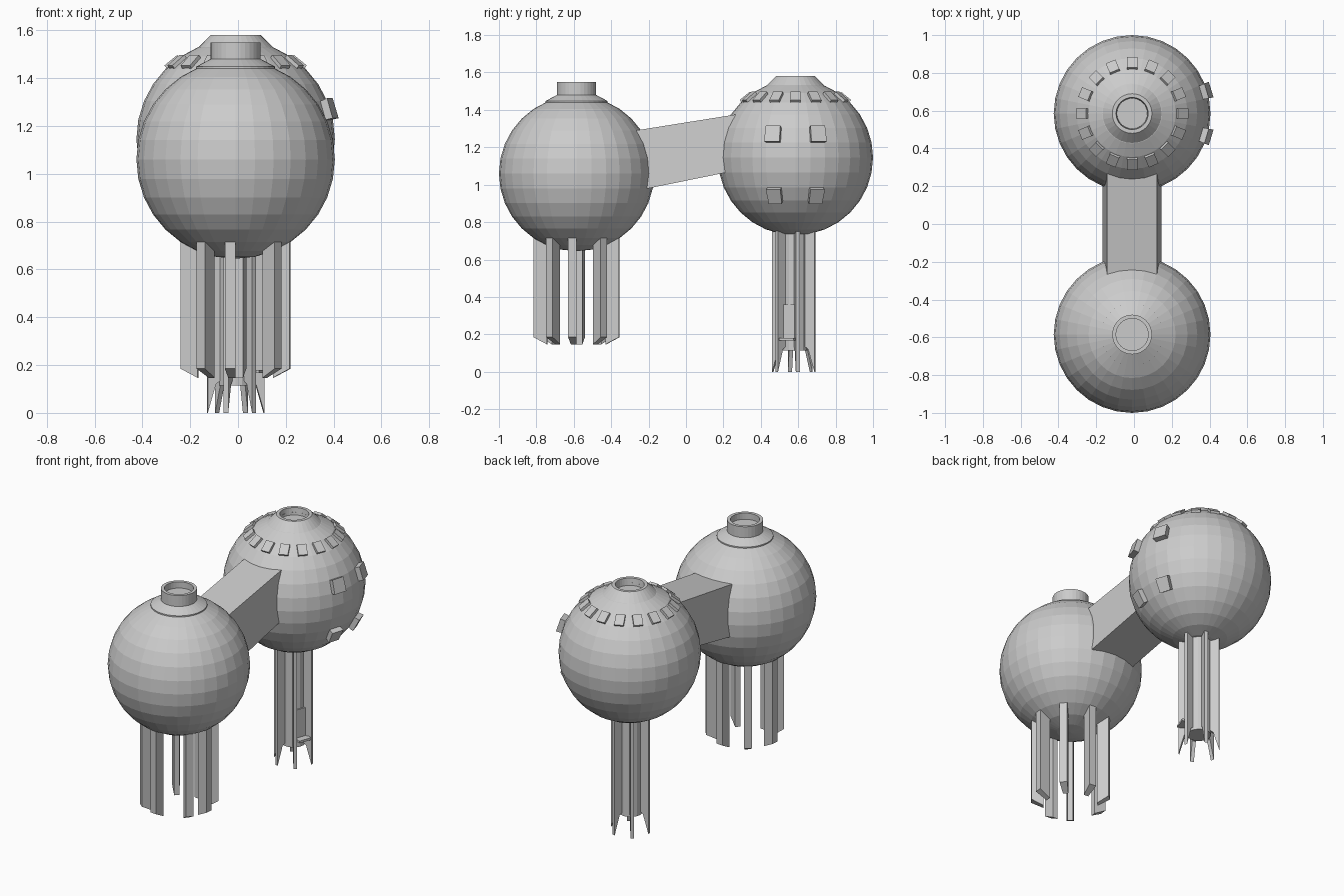
import bpy, bmesh, math
from mathutils import Matrix, Vector

cube = bpy.data.objects.get("Cube")
if cube:
    bpy.data.objects.remove(cube)

GREY = (0.6, 0.6, 0.6, 1)
mat = bpy.data.materials.new("light_grey")
mat.use_nodes = True
mat.diffuse_color = GREY
mat.node_tree.nodes["Principled BSDF"].inputs["Base Color"].default_value = GREY

R = 0.415
STEP = math.pi / 16          # one sphere facet
FRONT = Vector((-0.01, -0.585, 1.06))
BACK = Vector((-0.01, 0.585, 1.145))


def finish(name, bm, loc=(0, 0, 0)):
    bmesh.ops.recalc_face_normals(bm, faces=bm.faces)
    mesh = bpy.data.meshes.new(name)
    bm.to_mesh(mesh)
    bm.free()
    mesh.materials.append(mat)
    ob = bpy.data.objects.new(name, mesh)
    ob.location = loc
    bpy.context.collection.objects.link(ob)
    return ob


def globe():
    """Faceted sphere plus its faces keyed by (column, row)."""
    bm = bmesh.new()
    bmesh.ops.create_uvsphere(bm, u_segments=32, v_segments=16, radius=R)
    grid = {}
    for f in bm.faces:
        c = f.calc_center_median()
        col = int((math.atan2(c.y, c.x) % math.tau) / STEP)
        row = math.floor(math.asin(c.z / c.length) / STEP)
        grid[col, row] = f
    return bm, grid


def push(bm, grid, cols, rows, depth=0.0, drop=0.0):
    """Extrude a patch of facets radially and/or straight down."""
    faces = [grid[c % 32, r] for c in cols for r in rows]
    geom = bmesh.ops.extrude_face_region(bm, geom=faces)["geom"]
    for v in geom:
        if isinstance(v, bmesh.types.BMVert):
            v.co = v.co * (1 + depth / R) - Vector((0, 0, drop))


def lathe(name, profile, loc, sides=32):
    bm = bmesh.new()
    verts = [bm.verts.new((r, 0, z)) for r, z in profile]
    edges = [bm.edges.new(p) for p in zip(verts, verts[1:])]
    bmesh.ops.spin(bm, geom=verts + edges, axis=(0, 0, 1), cent=(0, 0, 0),
                   angle=math.tau, steps=sides)
    bmesh.ops.remove_doubles(bm, verts=bm.verts, dist=1e-4)
    return finish(name, bm, loc)


def box(bm, size, matrix):
    bmesh.ops.create_cube(bm, size=1, matrix=matrix @ Matrix.Diagonal((*size, 1)))


# Front globe: three sunken windows, ribs and hanging legs
bm, grid = globe()
for first in (11, 20, 29):
    push(bm, grid, range(first, first + 5), range(-1, 3), depth=-0.025)
for col in (3, 7, 11, 15, 20, 23, 28, 31):
    push(bm, grid, [col], [-6], drop=0.53)
    push(bm, grid, [col], range(-5, -2), depth=-0.015)
finish("front_globe", bm, FRONT)
lathe("front_hatch", [(0.165, 0.37), (0.165, 0.388), (0.105, 0.42), (0.105, 0.49),
                      (0.085, 0.49), (0.085, 0.45), (0, 0.45)], FRONT)

# Back globe: sunken rear window, four side blocks and an open top
bm, grid = globe()
push(bm, grid, (7, 8), (0, 1), depth=-0.025)
for col in (1, 30):
    for row in (1, -3):
        push(bm, grid, [col], [row], depth=0.033)
bmesh.ops.delete(bm, geom=[grid[c, 7] for c in range(32)], context="FACES")
finish("back_globe", bm, BACK)
lathe("back_hatch", [(0.165, 0.375), (0.105, 0.435), (0.085, 0.435),
                     (0.08, 0.39), (0, 0.39)], BACK)

# Ring of small plates around the top of the back globe
bm = bmesh.new()
for i in range(16):
    m = (Matrix.Rotation(i * STEP * 2, 4, "Z") @ Matrix.Rotation(-4.5 * STEP, 4, "Y")
         @ Matrix.Translation((R, 0, 0)))
    box(bm, (0.024, 0.055, 0.07), m)
finish("roof_plates", bm, BACK)

# Sloped connecting corridor
bm = bmesh.new()
ends = []
for centre, side in ((FRONT, 1), (BACK, -1)):
    ring = []
    for lat, sx in ((-1, -1), (-1, 1), (3, 1), (3, -1)):
        r = R * math.cos(lat * STEP)
        ring.append(bm.verts.new(centre + Vector((
            sx * r * math.sin(2 * STEP), side * r * math.cos(2 * STEP),
            R * math.sin(lat * STEP)))))
    ends.append(ring)
a, b = ends
bm.faces.new(a)
bm.faces.new(b)
for i in range(4):
    j = (i + 1) % 4
    bm.faces.new((a[i], a[j], b[j], b[i]))
finish("corridor", bm)

# Lift column under the back globe
base = Vector((BACK.x, 0.577, 0))
lathe("lift_column", [(0, 0.115), (0.07, 0.115), (0.07, 0.78), (0, 0.78)], base, 16)

# Column fins with pointed feet
bm = bmesh.new()
for i in range(6):
    turn = Matrix.Rotation(math.radians(10 + 60 * i), 4, "Z")
    outline = [(0.06, 0.14), (0.085, 0.12), (0.12, 0), (0.12, 0.78), (0.06, 0.78)]
    face = bm.faces.new([bm.verts.new(turn @ Vector((r, -0.011, z))) for r, z in outline])
    geom = bmesh.ops.extrude_face_region(bm, geom=[face], use_keep_orig=True)["geom"]
    bmesh.ops.translate(bm, vec=turn @ Vector((0, 0.022, 0)),
                        verts=[v for v in geom if isinstance(v, bmesh.types.BMVert)])
finish("column_fins", bm, base)

# Column door and its step
turn = Matrix.Rotation(math.radians(-20), 4, "Z")
for name, size, pos in (("column_door", (0.016, 0.065, 0.18), (0.068, 0, 0.27)),
                        ("door_step", (0.06, 0.085, 0.014), (0.09, 0, 0.173))):
    bm = bmesh.new()
    box(bm, size, turn @ Matrix.Translation(pos))
    finish(name, bm, base)
